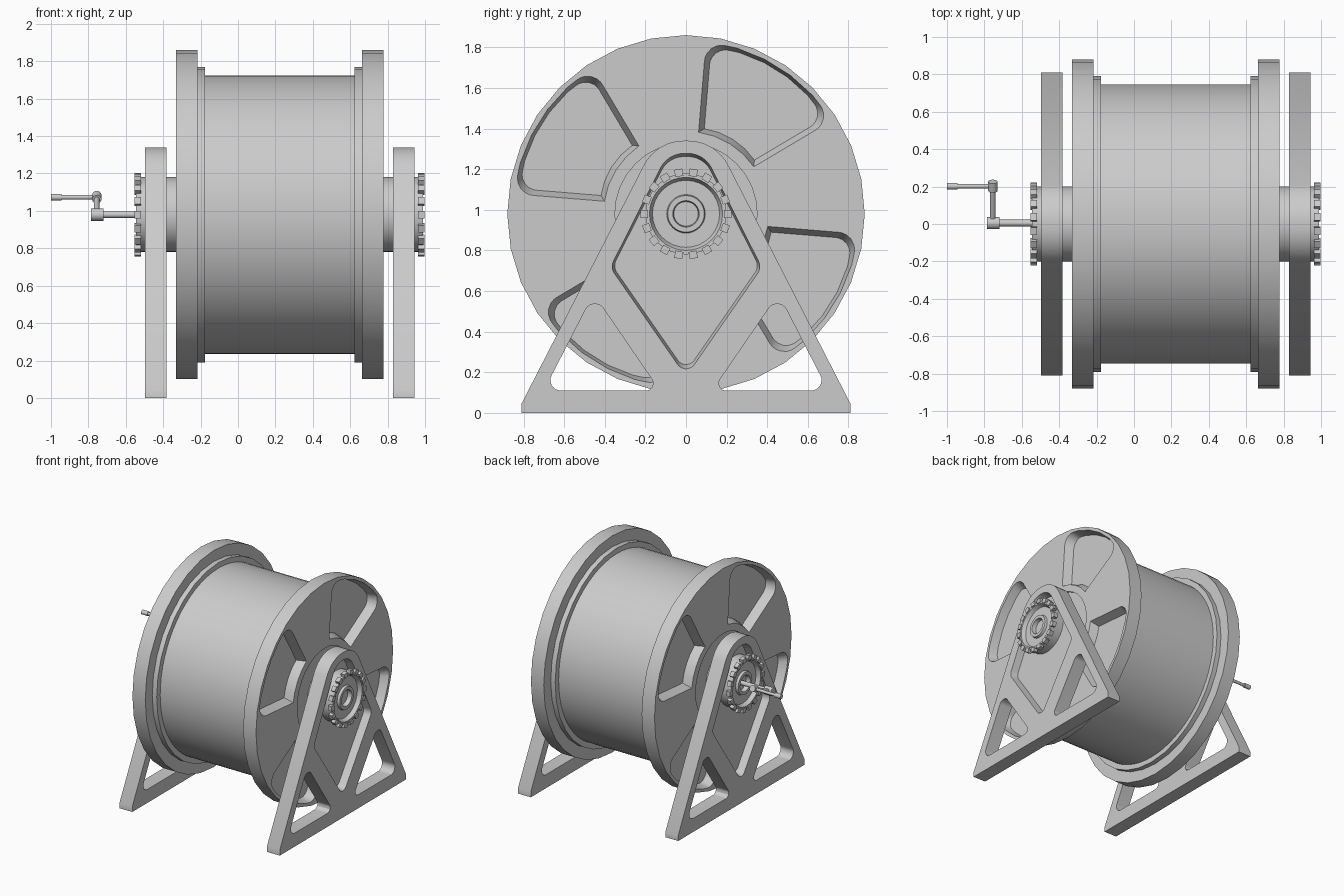
import bpy, bmesh
from math import sin, cos, pi, radians, tan
from mathutils import Vector, Matrix

if "Cube" in bpy.data.objects:
    bpy.data.objects.remove(bpy.data.objects["Cube"])

MID = 0.2225      # x of the reel's middle plane
AXLE = 0.98       # height of the axle


def make(name, bm):
    bmesh.ops.remove_doubles(bm, verts=bm.verts, dist=1e-5)
    bmesh.ops.recalc_face_normals(bm, faces=bm.faces)
    mesh = bpy.data.meshes.new(name)
    bm.to_mesh(mesh)
    bm.free()
    ob = bpy.data.objects.new(name, mesh)
    ob.location.x = MID
    bpy.context.collection.objects.link(ob)
    return ob


def activate(ob):
    bpy.ops.object.select_all(action='DESELECT')
    ob.select_set(True)
    bpy.context.view_layer.objects.active = ob
    bpy.context.view_layer.update()


def smooth(ob):
    activate(ob)
    bpy.ops.object.shade_smooth_by_angle(angle=radians(30))


def lathe(name, profile, steps=32):
    """Spin (x, radius) points around the axle."""
    bm = bmesh.new()
    vs = [bm.verts.new((x, 0, AXLE + r)) for x, r in profile]
    es = [bm.edges.new(p) for p in zip(vs, vs[1:])]
    bmesh.ops.spin(bm, geom=vs + es, cent=(0, 0, AXLE), axis=(1, 0, 0),
                   angle=2 * pi, steps=steps)
    return make(name, bm)


def rounded(points, seg=6):
    """Round the corners of a (y, z, radius) outline."""
    out = []
    for i, (y, z, r) in enumerate(points):
        p = Vector((y, z))
        if r == 0:
            out.append(p)
            continue
        a = (Vector(points[i - 1][:2]) - p).normalized()
        b = (Vector(points[(i + 1) % len(points)][:2]) - p).normalized()
        half = a.angle(b) / 2
        centre = p + (a + b).normalized() * (r / sin(half))
        s = p + a * (r / tan(half)) - centre
        e = p + b * (r / tan(half)) - centre
        for k in range(seg + 1):
            t = k / seg
            out.append(centre + (s * (1 - t) + e * t).normalized() * r)
    return out


def prism(name, outline, x0, x1, inner_scale=1.0):
    """Extrude an outline along x, optionally tapering it towards x0."""
    mid = sum(outline, Vector((0, 0))) / len(outline)
    bm = bmesh.new()
    low = [bm.verts.new((x0, *(mid + (p - mid) * inner_scale))) for p in outline]
    top = [bm.verts.new((x1, *p)) for p in outline]
    bm.faces.new(low)
    bm.faces.new(top)
    n = len(outline)
    for i in range(n):
        j = (i + 1) % n
        bm.faces.new((low[i], low[j], top[j], top[i]))
    return make(name, bm)


def cut(ob, cutters):
    for c in cutters:
        c.hide_render = True
        mod = ob.modifiers.new("cut", 'BOOLEAN')
        mod.operation, mod.solver, mod.object = 'DIFFERENCE', 'EXACT', c
        activate(ob)
        bpy.ops.object.modifier_apply(modifier=mod.name)
        bpy.data.objects.remove(c)


def other_end(ob, name):
    """Same part on the far end, turned half way round."""
    dup = bpy.data.objects.new(name, ob.data)
    dup.location = ob.location
    dup.rotation_euler.z = pi
    bpy.context.collection.objects.link(dup)


# Drum
smooth(lathe("drum", [(-0.41, 0), (-0.41, 0.745), (0.41, 0.745), (0.41, 0)], 64))

# Flange with stepped ring and four tapered pockets
flange = lathe("flange_right", [(0.40, 0), (0.40, 0.79), (0.44, 0.79), (0.44, 0.88),
                                (0.555, 0.88), (0.555, 0.35), (0.54, 0.35), (0.54, 0)])
pockets = []
for k in range(4):
    mid = 58 + 90 * k
    pts = [(0.405, a, 0) for a in (-23.5, -12, 0, 12, 23.5)]
    pts += [(0.855, a, r) for a, r in ((25.5, 0.085), (15, 0), (5, 0), (-5, 0),
                                       (-15, 0), (-25.5, 0.085))]
    outline = [(r * cos(radians(mid + a)), AXLE + r * sin(radians(mid + a)), c)
               for r, a, c in pts]
    pockets.append(prism("pocket_cutter", rounded(outline), 0.485, 0.56, 0.9))
cut(flange, pockets)
smooth(flange)
other_end(flange, "flange_left")

# A-shaped stand with a recessed panel and two triangular windows
stand = prism("stand_right", rounded([(-0.81, 0, 0), (0.81, 0, 0), (0.81, 0.045, 0),
                                      (0.146, 1.34, 0.22), (-0.146, 1.34, 0.22),
                                      (-0.81, 0.045, 0)], 8), 0.605, 0.72)
panel = rounded([(0, 0.175, 0.05), (0.375, 0.715, 0.06), (0.09, 1.28, 0.13),
                 (-0.09, 1.28, 0.13), (-0.375, 0.715, 0.06)])
cutters = [prism("panel_cutter", panel, 0.66, 0.73, 0.96)]
for s in (1, -1):
    tri = rounded([(s * 0.13, 0.11, 0.035), (s * 0.70, 0.11, 0.05), (s * 0.455, 0.585, 0.05)])
    cutters.append(prism("window_cutter", tri, 0.5, 0.8))
cut(stand, cutters)
smooth(stand)
other_end(stand, "stand_left")

# Hub with dished end and raised centre ring
hub = lathe("hub_right", [(0.53, 0), (0.53, 0.20), (0.767, 0.20), (0.767, 0.18),
                          (0.735, 0.165), (0.735, 0.095), (0.755, 0.09),
                          (0.755, 0.065), (0.72, 0.06), (0.72, 0)])
smooth(hub)
other_end(hub, "hub_left")

# Ring of teeth around the hub end
bm = bmesh.new()
for k in range(18):
    m = (Matrix.Translation((0, 0, AXLE)) @ Matrix.Rotation(radians(10 + 20 * k), 4, 'X')
         @ Matrix.Translation((0.758, 0, 0.205)) @ Matrix.Diagonal((0.034, 0.04, 0.036, 1)))
    bmesh.ops.create_cube(bm, size=1, matrix=m)
teeth = make("hub_teeth_right", bm)
other_end(teeth, "hub_teeth_left")


def rod(name, a, b, r):
    """Cylinder between two points."""
    a, b = Vector(a), Vector(b)
    bm = bmesh.new()
    turn = (b - a).to_track_quat('Z', 'Y').to_matrix().to_4x4()
    bmesh.ops.create_cone(bm, cap_ends=True, segments=20, radius1=r, radius2=r,
                          depth=(b - a).length,
                          matrix=Matrix.Translation((a + b) / 2) @ turn)
    ob = make(name, bm)
    ob.location.x = 0
    smooth(ob)


# Crank on the left end
elbow = Vector((-0.755, 0.005, AXLE))
knuckle = Vector((-0.755, 0.202, 1.073))
along = (knuckle - elbow).normalized() * 0.027
rod("crank_shaft", (-0.48, 0.005, AXLE), elbow, 0.018)
rod("crank_elbow", (-0.787, 0.005, AXLE), (-0.72, 0.005, AXLE), 0.033)
rod("crank_arm", elbow, knuckle, 0.014)
rod("crank_knuckle", knuckle - along, knuckle + along, 0.025)
rod("handle_rod", knuckle, (-0.96, 0.202, 1.073), 0.012)
rod("handle_grip", (-0.945, 0.202, 1.073), (-1.0, 0.202, 1.073), 0.018)
